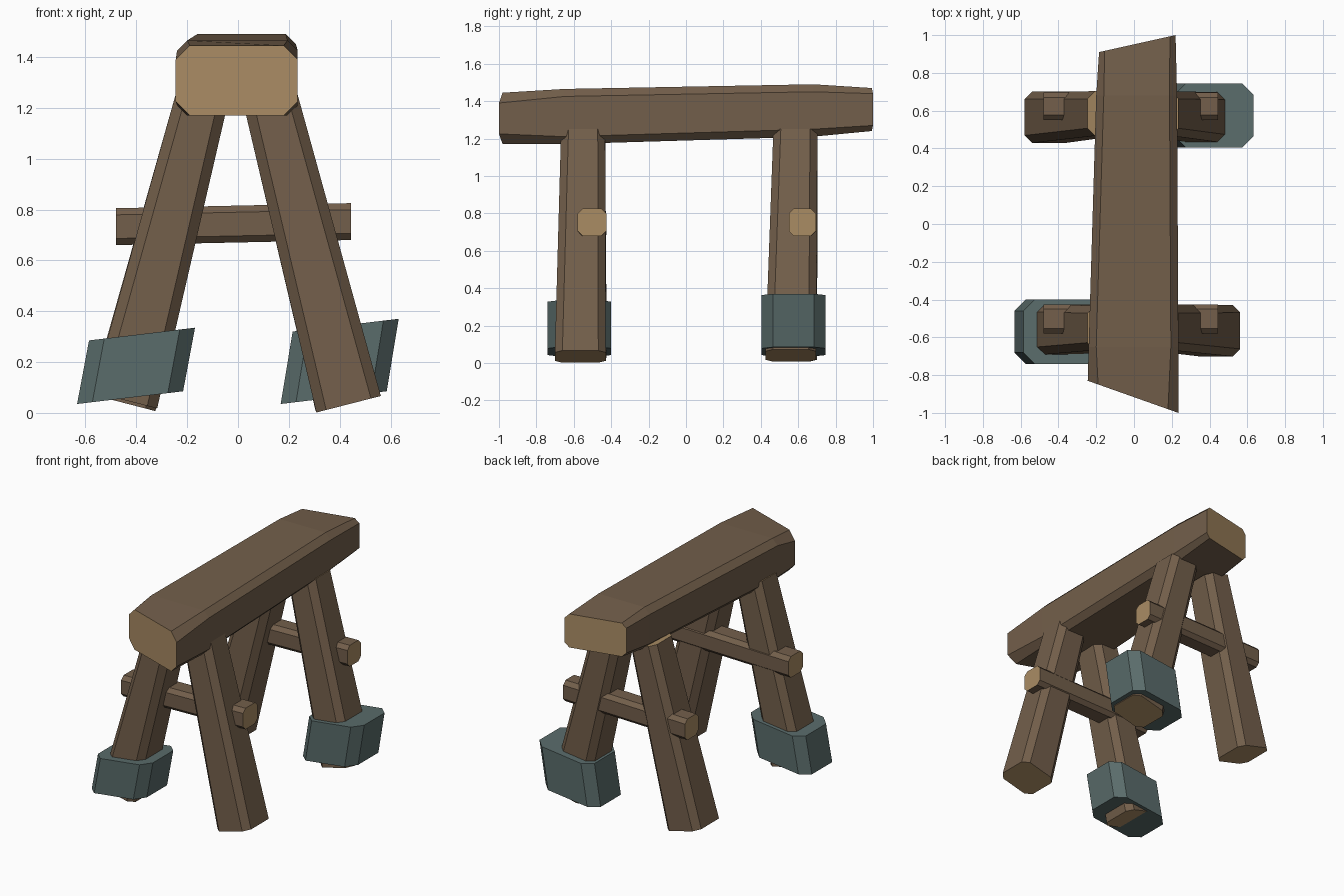
import bpy
import bmesh
from mathutils import Vector

default = bpy.data.objects.get("Cube")
if default:
    bpy.data.objects.remove(default, do_unlink=True)


def material(name, rgb):
    mat = bpy.data.materials.new(name)
    mat.use_nodes = True
    mat.diffuse_color = (*rgb, 1)
    mat.node_tree.nodes["Principled BSDF"].inputs["Base Color"].default_value = (*rgb, 1)
    return mat


WOOD = material("brown wood", (0.171, 0.114, 0.070))
GRAIN = material("cut wood ends", (0.402, 0.262, 0.127))
CLOTH = material("teal wrap", (0.102, 0.150, 0.147))


def octagon(u0, u1, v0, v1, c):
    """Rectangle with cut corners, as eight (u, v) points."""
    return [(u0 + c, v0), (u1 - c, v0), (u1, v0 + c), (u1, v1 - c),
            (u1 - c, v1), (u0 + c, v1), (u0, v1 - c), (u0, v0 + c)]


def loft(name, rings, side, end):
    """Join rings of points into a closed flat-shaded solid."""
    bm = bmesh.new()
    loops = [[bm.verts.new(p) for p in ring] for ring in rings]
    for a, b in zip(loops, loops[1:]):
        for i in range(len(a)):
            j = (i + 1) % len(a)
            bm.faces.new((a[i], a[j], b[j], b[i]))
    for loop in (loops[0], loops[-1]):
        bm.faces.new(loop).material_index = 1
    bmesh.ops.recalc_face_normals(bm, faces=bm.faces)
    mesh = bpy.data.meshes.new(name)
    bm.to_mesh(mesh)
    bm.free()
    mesh.materials.append(side)
    mesh.materials.append(end)
    obj = bpy.data.objects.new(name, mesh)
    bpy.context.collection.objects.link(obj)
    return obj


# Top beam: rings along y, with slanted end cuts
def beam_ring(y_left, y_right, x0, x1, z0, z1, c):
    return [(x, y_left + (y_right - y_left) * (x - x0) / (x1 - x0), z)
            for x, z in octagon(x0, x1, z0, z1, c)]


loft("top_beam", [
    beam_ring(-0.83, -1.0, -0.245, 0.235, 1.17, 1.445, 0.055),
    beam_ring(-0.65, -0.65, -0.24, 0.235, 1.17, 1.465, 0.04),
    beam_ring(0.68, 0.68, -0.20, 0.228, 1.21, 1.49, 0.04),
    beam_ring(0.91, 1.0, -0.185, 0.22, 1.24, 1.47, 0.03),
], WOOD, GRAIN)


# Splayed legs: cut square to their own axis, thinner at the top
def leg(name, bottom, top, top_half):
    bottom, top = Vector(bottom), Vector(top)
    axis = (top - bottom).normalized()
    across = Vector((axis.z, 0, -axis.x))
    rings = []
    for centre, hu, hv in ((bottom, 0.131, 0.136), (top, top_half, 0.118)):
        rings.append([centre + across * u + Vector((0, v, 0))
                      for u, v in octagon(-hu, hu, -hv, hv, 0.04)])
    loft(name, rings, WOOD, GRAIN)


leg("front_left_leg", (0.435, -0.565, 0.034), (0.13, -0.55, 1.225), 0.108)
leg("front_right_leg", (-0.445, -0.56, 0.05), (-0.145, -0.55, 1.225), 0.104)
leg("back_left_leg", (0.432, 0.56, 0.04), (0.13, 0.585, 1.225), 0.108)
leg("back_right_leg", (-0.452, 0.565, 0.04), (-0.145, 0.585, 1.225), 0.104)

# Cross bars: rise slightly towards the left
for name, y0, y1 in (("front_cross_bar", -0.58, -0.425), ("back_cross_bar", 0.55, 0.695)):
    loft(name, [[(x, y, z + lift) for y, z in octagon(y0, y1, 0.66, 0.805, 0.026)]
                for x, lift in ((-0.48, 0), (0.445, 0.02))], WOOD, GRAIN)


# Foot wraps: sheared eight-sided blocks on two opposite feet
def wrap(name, x, y, height):
    rings = []
    for shift, z in ((0, 0.035), (0.047, 0.035 + height)):
        rings.append([(x + shift + u, y + v, z + 0.12 * u)
                      for u, v in octagon(0, 0.417, -0.17, 0.17, 0.06)])
    loft(name, rings, CLOTH, CLOTH)


wrap("front_right_foot_wrap", -0.633, -0.57, 0.25)
wrap("back_left_foot_wrap", 0.168, 0.575, 0.285)
